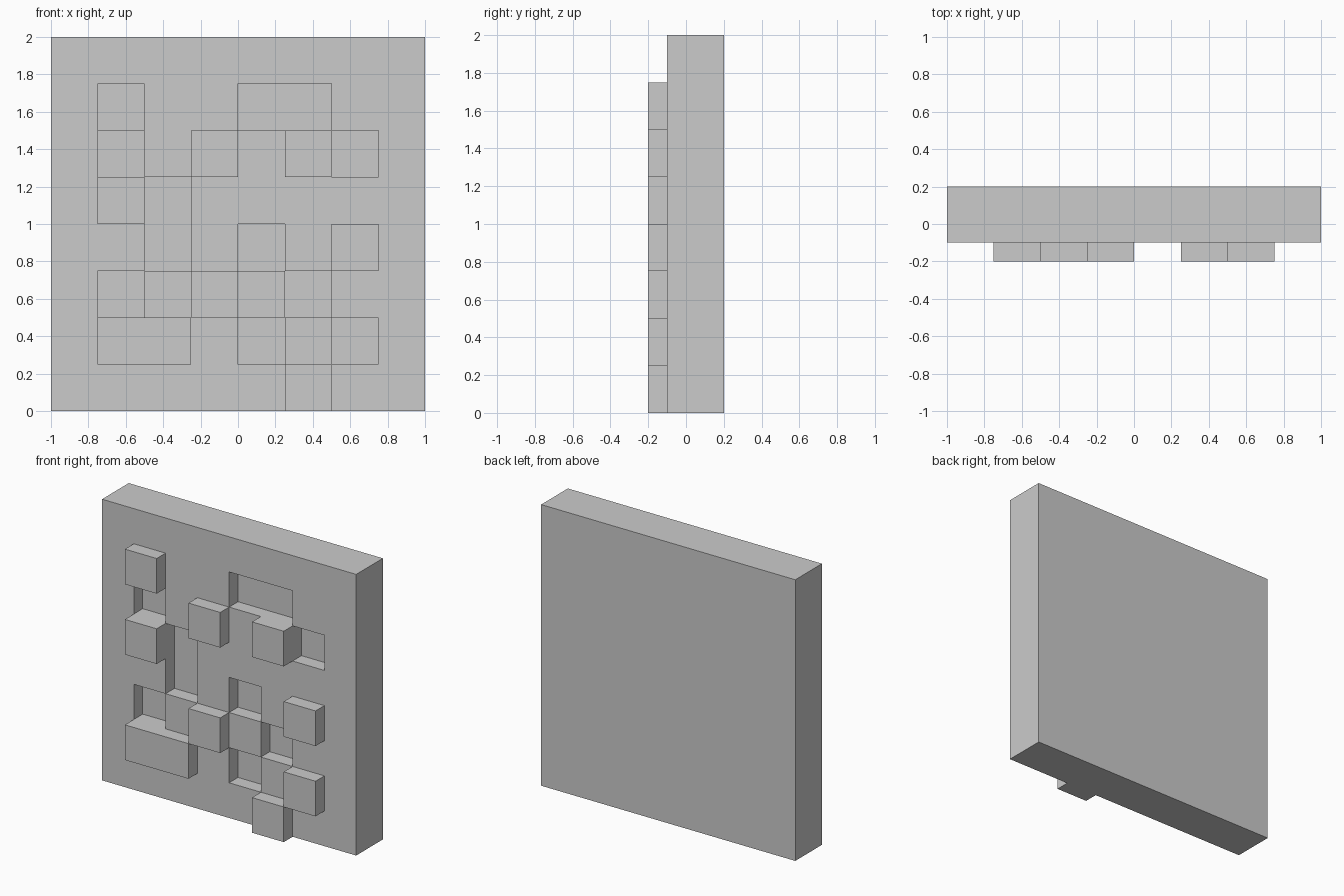
import bpy
import bmesh
from mathutils import Matrix, Vector

if "Cube" in bpy.data.objects:
    bpy.data.objects.remove(bpy.data.objects["Cube"])

CELL = 0.25
STEP = 0.1

# (x, z, width, height) of blocks standing out and pockets sunk in
BUMPS = [(-.75, 1.5, .25, .25), (-.75, 1, .25, .25), (-.25, 1.25, .25, .25),
         (.25, 1.25, .25, .25), (.5, .75, .25, .25), (-.25, .5, .25, .25),
         (-.75, .25, .5, .25), (.5, .25, .25, .25), (.25, 0, .25, .25)]
POCKETS = [(-.75, 1.25, .25, .25), (-.5, .75, .25, .5), (-.75, .5, .25, .25),
           (0, 1.5, .5, .25), (.5, 1.25, .25, .25), (0, .75, .25, .25),
           (.25, .5, .25, .25), (0, .25, .25, .25)]

# Front of the panel as an 8 x 8 grid
bm = bmesh.new()
place = Matrix.Translation((0, -0.1, 1)) @ Matrix.Rotation(1.5707963267949, 4, 'X')
bmesh.ops.create_grid(bm, x_segments=8, y_segments=8, size=1, matrix=place)
front = list(bm.faces)
cells = {(round((f.calc_center_median().x + 1) / CELL - 0.5),
          round(f.calc_center_median().z / CELL - 0.5)): f for f in front}

# Sides and back of the panel
border = [e for e in bm.edges if e.is_boundary]
out = bmesh.ops.extrude_edge_only(bm, edges=border)["geom"]
bmesh.ops.translate(bm, vec=(0, 0.3, 0),
                    verts=[g for g in out if isinstance(g, bmesh.types.BMVert)])
bmesh.ops.edgeloop_fill(bm, edges=[e for e in bm.edges if e.is_boundary])


def push(rect, depth):
    x, z, w, h = rect
    c0, r0 = round((x + 1) / CELL), round(z / CELL)
    faces = [cells[c, r] for c in range(c0, c0 + round(w / CELL))
             for r in range(r0, r0 + round(h / CELL))]
    geom = bmesh.ops.extrude_face_region(bm, geom=faces)["geom"]
    bmesh.ops.translate(bm, vec=Vector((0, depth, 0)),
                        verts=[g for g in geom if isinstance(g, bmesh.types.BMVert)])
    # drop the source faces if they are still there
    left = [f for f in faces if f.is_valid]
    if left:
        bmesh.ops.delete(bm, geom=left, context='FACES')


# Raised blocks and sunken pockets
for rect in BUMPS:
    push(rect, -STEP)
for rect in POCKETS:
    push(rect, STEP)

bmesh.ops.recalc_face_normals(bm, faces=bm.faces)
mesh = bpy.data.meshes.new("wall_panel")
bm.to_mesh(mesh)
bm.free()
bpy.context.collection.objects.link(bpy.data.objects.new("wall_panel", mesh))
